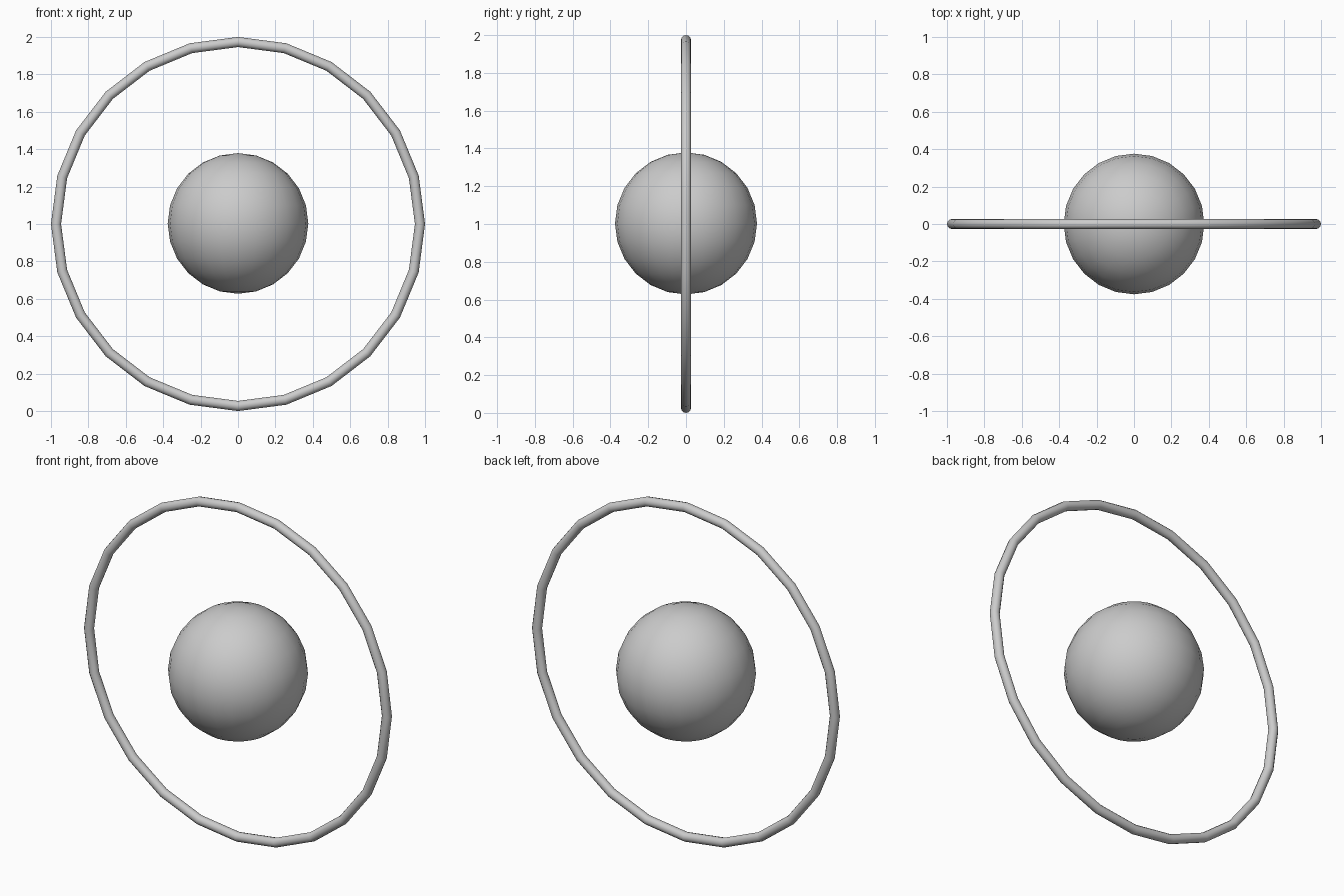
import bpy
from math import pi

if "Cube" in bpy.data.objects:
    bpy.data.objects.remove(bpy.data.objects["Cube"])

# Upright hoop: 24 straight segments, smooth round tube
bpy.ops.mesh.primitive_torus_add(
    major_radius=0.973, minor_radius=0.027,
    major_segments=24, minor_segments=12,
    location=(0, 0, 1), rotation=(pi / 2, 0, 0))
bpy.context.object.name = "outer_ring"
bpy.ops.object.shade_smooth_by_angle(angle=pi / 4)

# Ball floating at the centre of the hoop
bpy.ops.mesh.primitive_uv_sphere_add(
    segments=24, ring_count=12, radius=0.376, location=(0, 0, 1.003))
bpy.context.object.name = "centre_ball"
bpy.ops.object.shade_smooth_by_angle(angle=pi / 4)
